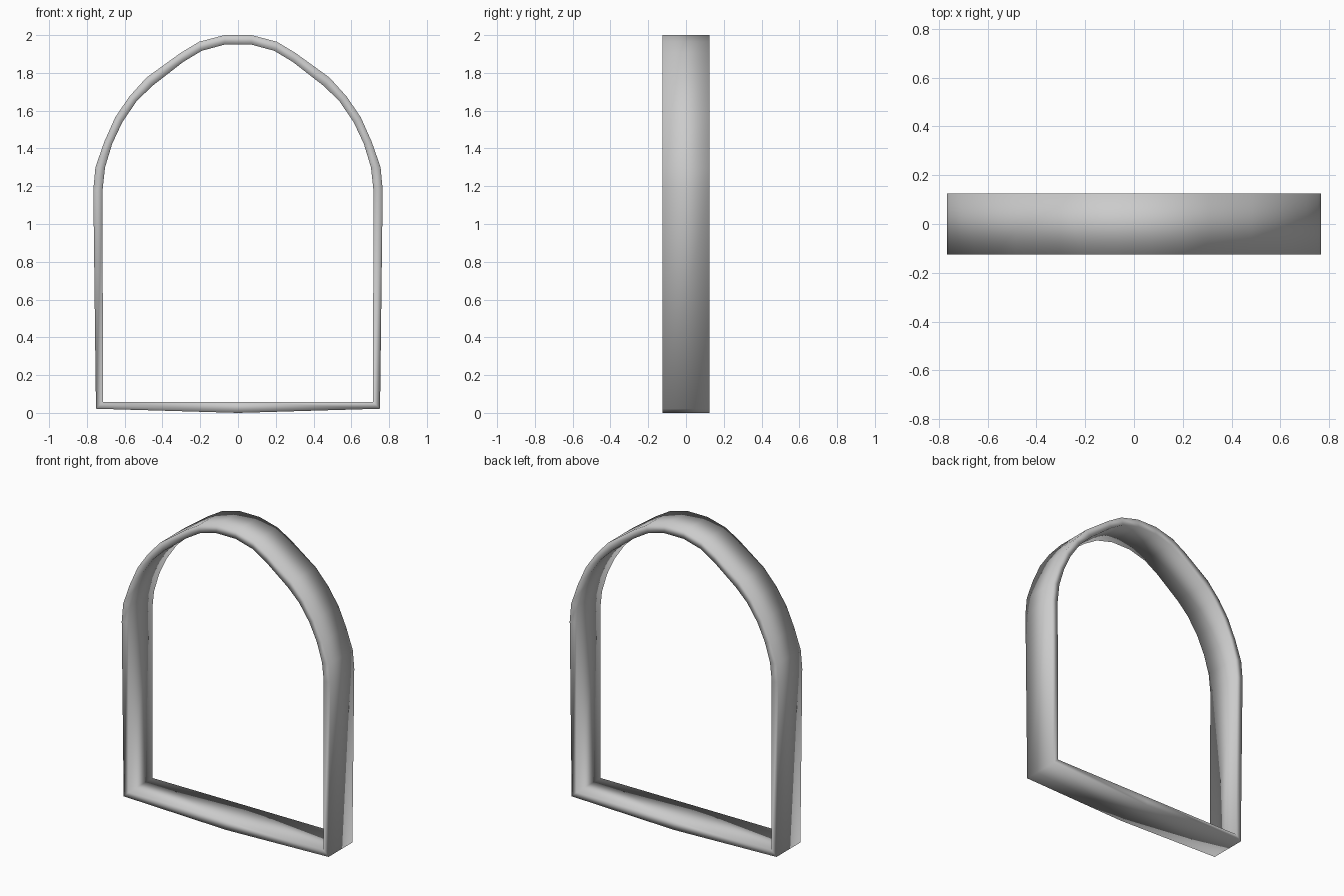
import bpy, bmesh

if "Cube" in bpy.data.objects:
    bpy.data.objects.remove(bpy.data.objects["Cube"])

DEPTH = 0.125

# Right half of the arch, bottom to top: (outer x, outer z, inner x, inner z)
half = [
    (0.752, 0.022, 0.715, 0.058),
    (0.766, 1.18, 0.717, 1.18),
    (0.755, 1.30, 0.704, 1.30),
    (0.708, 1.435, 0.666, 1.425),
    (0.650, 1.565, 0.612, 1.54),
    (0.575, 1.675, 0.537, 1.65),
    (0.485, 1.775, 0.455, 1.73),
    (0.305, 1.905, 0.290, 1.858),
    (0.205, 1.965, 0.192, 1.917),
    (0.072, 2.00, 0.070, 1.95),
]

# Full closed loop: bottom centre, up the right side, down the mirrored left side
loop = [(0, 0.0, 0, 0.058)] + half + [(-a, b, -c, d) for a, b, c, d in reversed(half)]

# Rectangular cross-section swept round the loop
bm = bmesh.new()
rings = []
for ox, oz, ix, iz in loop:
    rings.append([bm.verts.new(p) for p in (
        (ox, -DEPTH, oz), (ox, DEPTH, oz), (ix, DEPTH, iz), (ix, -DEPTH, iz))])
for i, a in enumerate(rings):
    b = rings[(i + 1) % len(rings)]
    for k in range(4):
        n = (k + 1) % 4
        bm.faces.new((a[k], a[n], b[n], b[k]))
bmesh.ops.recalc_face_normals(bm, faces=bm.faces)
for f in bm.faces:
    f.smooth = True

mesh = bpy.data.meshes.new("arched_window_frame")
bm.to_mesh(mesh)
bm.free()
frame = bpy.data.objects.new("arched_window_frame", mesh)
bpy.context.collection.objects.link(frame)
